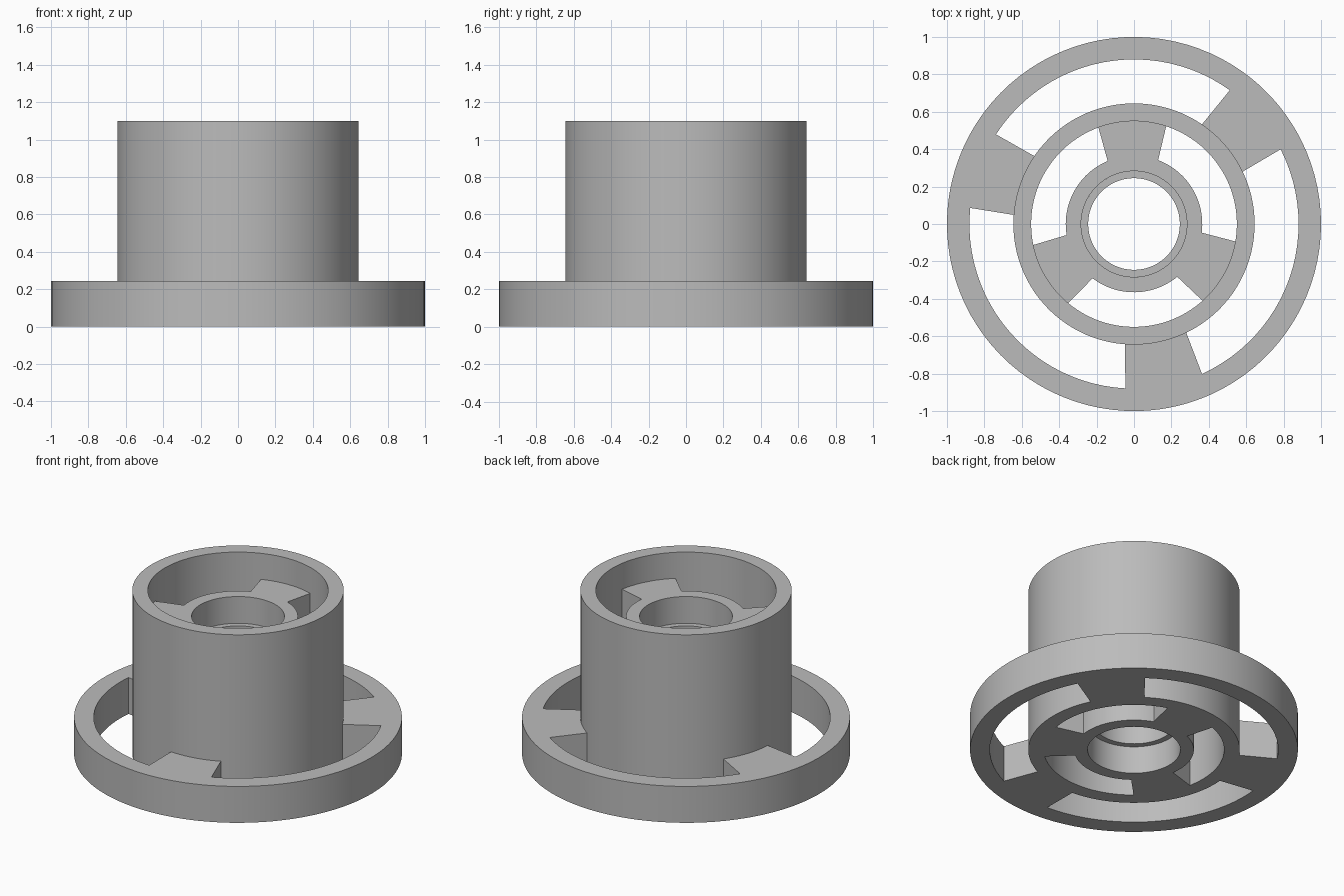
import bpy
import bmesh
from math import radians, cos, sin

cube = bpy.data.objects.get("Cube")
if cube:
    bpy.data.objects.remove(cube, do_unlink=True)

# One plain grey for the whole part
GREY = (0.5, 0.5, 0.5, 1)
grey = bpy.data.materials.new("plain grey")
grey.use_nodes = True
grey.diffuse_color = GREY
grey.node_tree.nodes["Principled BSDF"].inputs["Base Color"].default_value = GREY


def finish(bm, name):
    bmesh.ops.remove_doubles(bm, verts=bm.verts, dist=0.0001)
    bmesh.ops.recalc_face_normals(bm, faces=bm.faces)
    mesh = bpy.data.meshes.new(name)
    bm.to_mesh(mesh)
    bm.free()
    mesh.materials.append(grey)
    obj = bpy.data.objects.new(name, mesh)
    bpy.context.collection.objects.link(obj)
    bpy.ops.object.select_all(action="DESELECT")
    obj.select_set(True)
    bpy.context.view_layer.objects.active = obj
    bpy.ops.object.shade_smooth_by_angle(angle=radians(30))
    return obj


def spoked_ring(name, centre, radii, half_angles, filled, height, spoke_steps=10, gap_steps=24):
    """Flat ring with three spokes; 'filled' tells which radial bands run all the way round."""
    bm = bmesh.new()
    rows = []
    for radius, half in zip(radii, half_angles):
        row = []
        for k in range(3):
            mid = centre + 120 * k
            angles = [mid - half + 2 * half * i / spoke_steps for i in range(spoke_steps)]
            angles += [mid + half + (120 - 2 * half) * i / gap_steps for i in range(gap_steps)]
            row += [bm.verts.new((radius * cos(radians(a)), radius * sin(radians(a)), 0))
                    for a in angles]
        rows.append(row)
    count = len(rows[0])
    for band, full in enumerate(filled):
        inner, outer = rows[band], rows[band + 1]
        for i in range(count):
            j = (i + 1) % count
            if full or i % (spoke_steps + gap_steps) < spoke_steps:
                bm.faces.new((inner[i], outer[i], outer[j], inner[j]))
    bmesh.ops.delete(bm, geom=[v for v in bm.verts if not v.link_faces], context="VERTS")
    top = bmesh.ops.extrude_face_region(bm, geom=bm.faces[:], use_keep_orig=True)["geom"]
    bmesh.ops.translate(bm, vec=(0, 0, height),
                        verts=[g for g in top if isinstance(g, bmesh.types.BMVert)])
    return finish(bm, name)


def tube(name, inner, outer, bottom, top, steps=102):
    bm = bmesh.new()
    profile = [(inner, bottom), (outer, bottom), (outer, top), (inner, top)]
    verts = [bm.verts.new((r, 0, z)) for r, z in profile]
    edges = [bm.edges.new((verts[i], verts[(i + 1) % 4])) for i in range(4)]
    bmesh.ops.spin(bm, geom=verts + edges, cent=(0, 0, 0), axis=(0, 0, 1),
                   angle=radians(360), steps=steps, use_merge=True)
    return finish(bm, name)


# Wide base flange: rim joined to the barrel by three spokes
spoked_ring("base_flange", 40.7, (0.642, 0.88, 1.0), (15, 13.7, 13.7), (False, True), 0.245)

# Tall barrel
tube("barrel", 0.55, 0.645, 0, 1.1)

# Central hub with three spokes reaching the barrel wall
spoked_ring("hub", 91, (0.283, 0.365, 0.553), (21.7, 21.7, 19.2), (True, False), 0.925)

# Narrower sleeve recessed in both ends of the hub bore
tube("bore_sleeve", 0.245, 0.283, 0.185, 0.745)
